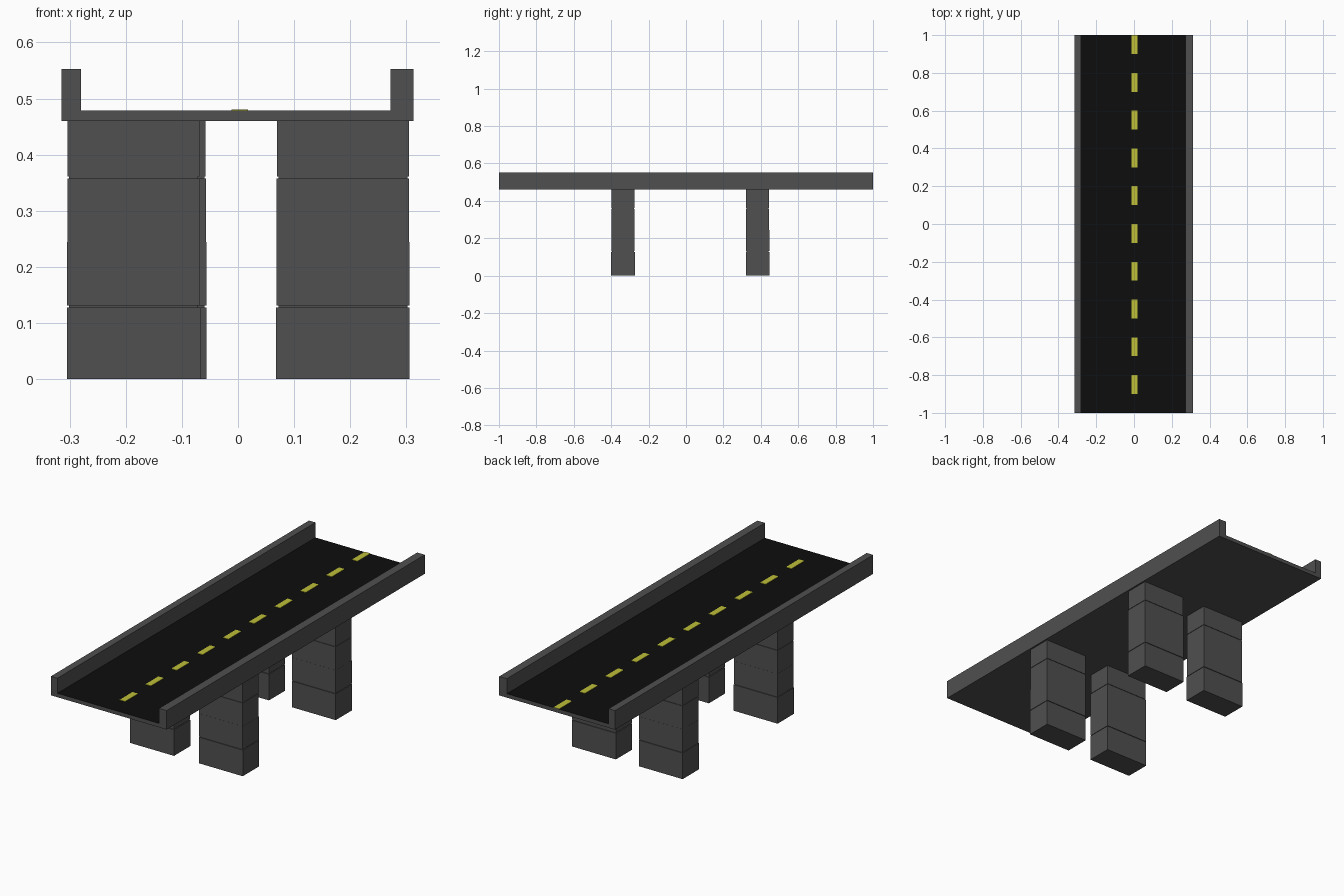
import bpy, bmesh

if "Cube" in bpy.data.objects:
    bpy.data.objects.remove(bpy.data.objects["Cube"])


def material(name, rgb):
    m = bpy.data.materials.new(name)
    m.diffuse_color = (*rgb, 1.0)
    m.use_nodes = True
    m.node_tree.nodes["Principled BSDF"].inputs["Base Color"].default_value = m.diffuse_color
    return m


concrete = material("concrete grey", (0.08, 0.08, 0.08))
asphalt = material("asphalt black", (0.004, 0.004, 0.004))
paint = material("road yellow", (0.52, 0.52, 0.04))


def finish(name, bm, *mats):
    bmesh.ops.recalc_face_normals(bm, faces=bm.faces)
    me = bpy.data.meshes.new(name)
    bm.to_mesh(me)
    bm.free()
    for m in mats:
        me.materials.append(m)
    ob = bpy.data.objects.new(name, me)
    bpy.context.collection.objects.link(ob)
    return ob


def add_box(bm, x0, x1, y0, y1, z0, z1):
    verts = bmesh.ops.create_cube(bm, size=1)["verts"]
    for v in verts:
        v.co.x = x1 if v.co.x > 0 else x0
        v.co.y = y1 if v.co.y > 0 else y0
        v.co.z = z1 if v.co.z > 0 else z0


# Deck: channel profile with side walls, extruded along the road
profile = [(-0.315, 0.46), (0.313, 0.46), (0.313, 0.553), (0.272, 0.553),
           (0.272, 0.479), (-0.28, 0.479), (-0.28, 0.553), (-0.315, 0.553)]
bm = bmesh.new()
end = bm.faces.new([bm.verts.new((x, -1, z)) for x, z in profile])
ext = bmesh.ops.extrude_face_region(bm, geom=[end])["geom"]
moved = [g for g in ext if isinstance(g, bmesh.types.BMVert)]
bmesh.ops.translate(bm, verts=moved, vec=(0, 2, 0))
deck = finish("bridge_deck", bm, concrete, asphalt)
# Road surface is the upward face between the walls
for f in deck.data.polygons:
    if f.normal.z > 0.9 and f.center.z < 0.5:
        f.material_index = 1

# Dashed centre line
bm = bmesh.new()
for i in range(10):
    y = -0.9 + 0.2 * i
    add_box(bm, -0.012, 0.018, y, y + 0.1, 0.4785, 0.481)
finish("centre_line_dashes", bm, paint)

# Pillars: four stacked blocks, slightly narrower toward the top,
# with shallow joints between them
blocks = [(0.0, 0.128, 0.119), (0.131, 0.244, 0.1185),
          (0.244, 0.358, 0.118), (0.361, 0.46, 0.1175)]


def pillar(name, cx, cy):
    bm = bmesh.new()
    for z0, z1, hw in blocks:
        hd = hw - 0.056
        add_box(bm, cx - hw, cx + hw, cy - hd, cy + hd, z0, z1)
    for z in (0.128, 0.358):
        add_box(bm, cx - 0.115, cx + 0.115, cy - 0.059, cy + 0.059, z, z + 0.003)
    finish(name, bm, concrete)


pillar("front_left_pillar", -0.186, -0.337)
pillar("front_right_pillar", 0.187, -0.337)
pillar("back_left_pillar", -0.175, 0.383)
pillar("back_right_pillar", 0.187, 0.383)
